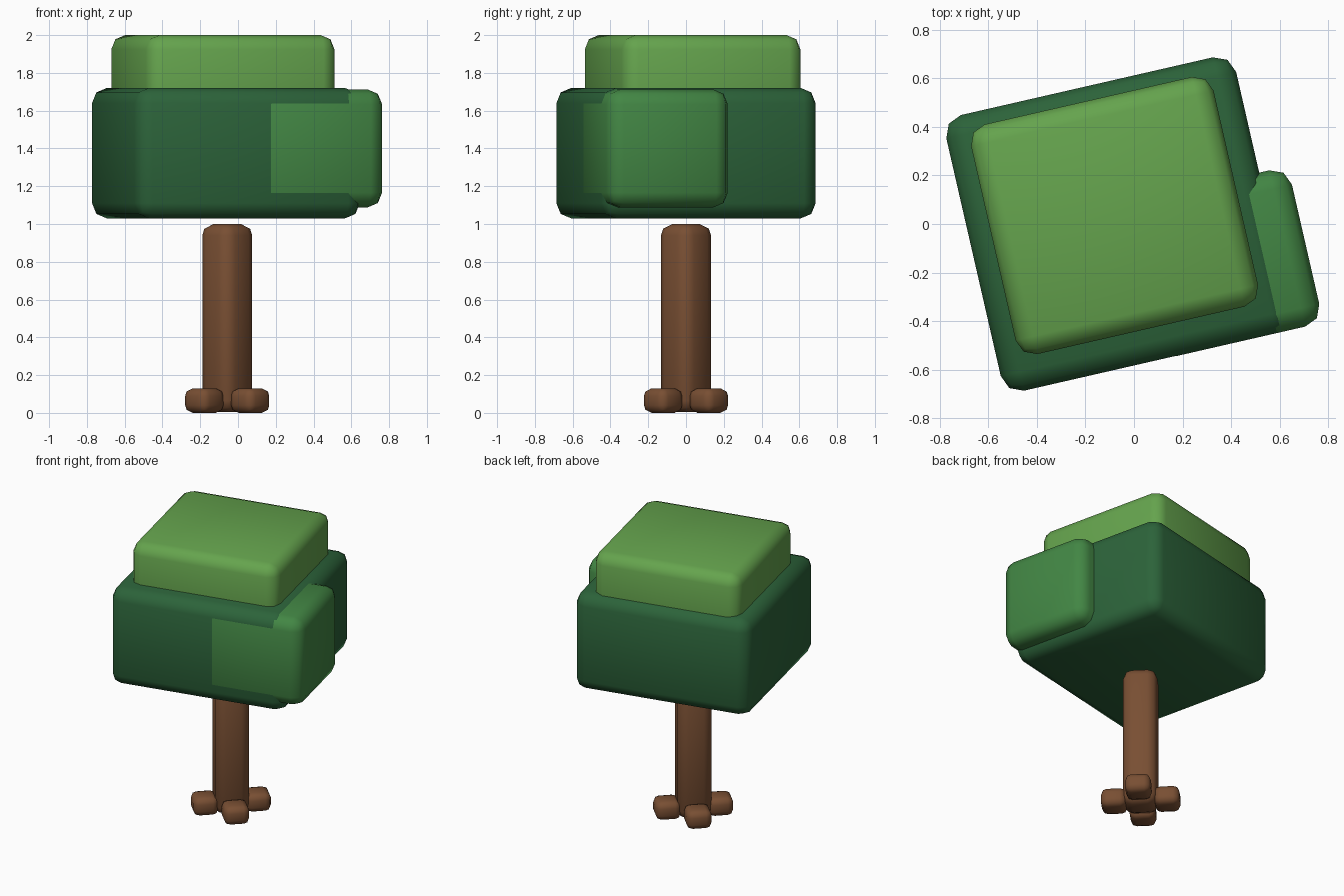
import bpy, bmesh, math
from mathutils import Matrix, Vector

if "Cube" in bpy.data.objects:
    bpy.data.objects.remove(bpy.data.objects["Cube"])


def material(name, rgb):
    m = bpy.data.materials.new(name)
    m.diffuse_color = (*rgb, 1)
    m.use_nodes = True
    m.node_tree.nodes["Principled BSDF"].inputs["Base Color"].default_value = m.diffuse_color
    return m


DARK = material("dark_leaf", (0.025, 0.125, 0.042))
MID = material("mid_leaf", (0.055, 0.24, 0.058))
LIGHT = material("light_leaf", (0.13, 0.37, 0.075))
BARK = material("bark", (0.19, 0.078, 0.033))


def soft_box(name, center, half, angle, bevel, mat):
    """Rounded box turned about z, with smooth shading."""
    bm = bmesh.new()
    bmesh.ops.create_cube(bm, size=2)
    bmesh.ops.scale(bm, vec=half, verts=bm.verts)
    bmesh.ops.bevel(bm, geom=bm.edges[:], offset=bevel, segments=2,
                    profile=0.5, affect='EDGES')
    for f in bm.faces:
        f.smooth = True
    me = bpy.data.meshes.new(name)
    bm.to_mesh(me)
    bm.free()
    me.materials.append(mat)
    ob = bpy.data.objects.new(name, me)
    ob.location = center
    ob.rotation_euler.z = angle
    bpy.context.collection.objects.link(ob)
    return ob


TURN = math.radians(12.9)
TRUNK_X = -0.057

# Foliage blocks, all turned by the same angle
soft_box("main_foliage", (-0.064, 0, 1.375), (0.612, 0.582, 0.345), TURN, 0.08, DARK)
soft_box("top_foliage", (-0.08, 0.035, 1.71), (0.512, 0.485, 0.29), TURN, 0.075, LIGHT)
side = Matrix.Rotation(TURN, 3, 'Z') @ Vector((0.322, -0.239, 1.4))
soft_box("side_foliage", side, (0.348, 0.33, 0.312), TURN, 0.078, MID)

# Trunk
soft_box("trunk", (TRUNK_X, 0, 0.502), (0.111, 0.111, 0.498), math.pi / 4, 0.06, BARK)

# Four roots on the diagonals
for i in range(4):
    a = math.pi / 4 + i * math.pi / 2
    soft_box(f"root_{i + 1}",
             (TRUNK_X + 0.172 * math.cos(a), 0.172 * math.sin(a), 0.065),
             (0.083, 0.083, 0.065), a, 0.04, BARK)
